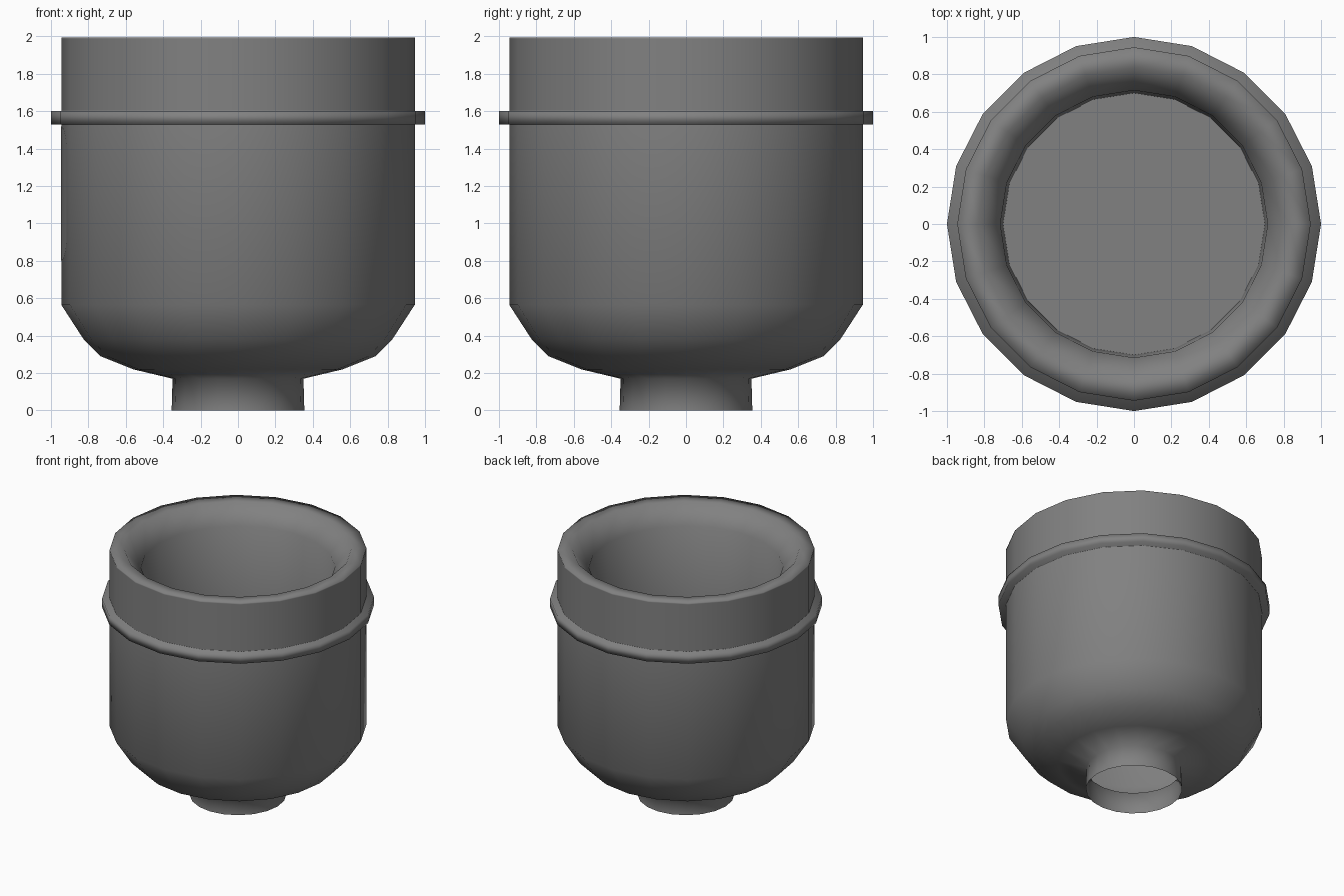
import bpy
import bmesh
from math import sin, cos, pi

if "Cube" in bpy.data.objects:
    bpy.data.objects.remove(bpy.data.objects["Cube"], do_unlink=True)

SIDES = 20
WALL = 0.945
INNER = 0.835
TOP = 1.995
FLOOR = 1.1

grey = bpy.data.materials.new("plain grey")
grey.use_nodes = True
colour = (0.22, 0.22, 0.22, 1)
grey.diffuse_color = colour
grey.node_tree.nodes["Principled BSDF"].inputs["Base Color"].default_value = colour


def finish(name, bm, smooth=True):
    """Turn a bmesh into a named, coloured object."""
    mesh = bpy.data.meshes.new(name)
    bm.to_mesh(mesh)
    bm.free()
    for poly in mesh.polygons:
        poly.use_smooth = smooth
    mesh.materials.append(grey)
    obj = bpy.data.objects.new(name, mesh)
    bpy.context.collection.objects.link(obj)


def ring(bm, radius, z):
    return [bm.verts.new((radius * cos(2 * pi * i / SIDES), radius * sin(2 * pi * i / SIDES), z))
            for i in range(SIDES)]


def lathe(name, profile):
    """Spin a radius/height profile around the z axis."""
    bm = bmesh.new()
    rings = [ring(bm, r, z) for r, z in profile]
    for low, high in zip(rings, rings[1:]):
        for i in range(SIDES):
            j = (i + 1) % SIDES
            bm.faces.new((low[i], low[j], high[j], high[i]))
    finish(name, bm)


# Open foot, outer wall with its raised band, rim, and the funnel-mouthed hollow
foot = [(0.355, 0), (0.35, 0.17)]
base = [(0.56, 0.22), (0.735, 0.29), (0.825, 0.38), (WALL, 0.565)]
band = [(WALL, 1.525), (WALL, 1.53), (1, 1.53), (1, 1.6), (WALL, 1.6), (WALL, 1.605)]
rim = [(WALL, TOP - 0.01), (WALL, TOP), (INNER, TOP)]
hollow = [(0.715, 1.85), (0.7, FLOOR)]
lathe("bowl", foot + base + band + rim + hollow)

# Flat floor of the hollow
floor = bmesh.new()
floor.faces.new(ring(floor, 0.7, FLOOR))
finish("bowl_floor", floor, smooth=False)

# Thin rounded plate on the right side, folded along the wall's corner
HALF_WIDTH, CORNER, STEPS = 0.19, 0.13, 6
slope = (1 - cos(2 * pi / SIDES)) / sin(2 * pi / SIDES)
plate = bmesh.new()
for side in (1, -1):
    verts = []
    for centre, start in ((0.93, -pi / 2), (1.39, 0)):
        for k in range(STEPS + 1):
            a = start + k * pi / 2 / STEPS
            y = HALF_WIDTH * cos(a)
            verts.append(plate.verts.new((-WALL - 0.002 + slope * y, side * y,
                                          centre + CORNER * sin(a))))
    plate.faces.new(verts if side < 0 else verts[::-1])
bmesh.ops.remove_doubles(plate, verts=plate.verts, dist=0.0005)
finish("side_plate", plate)
